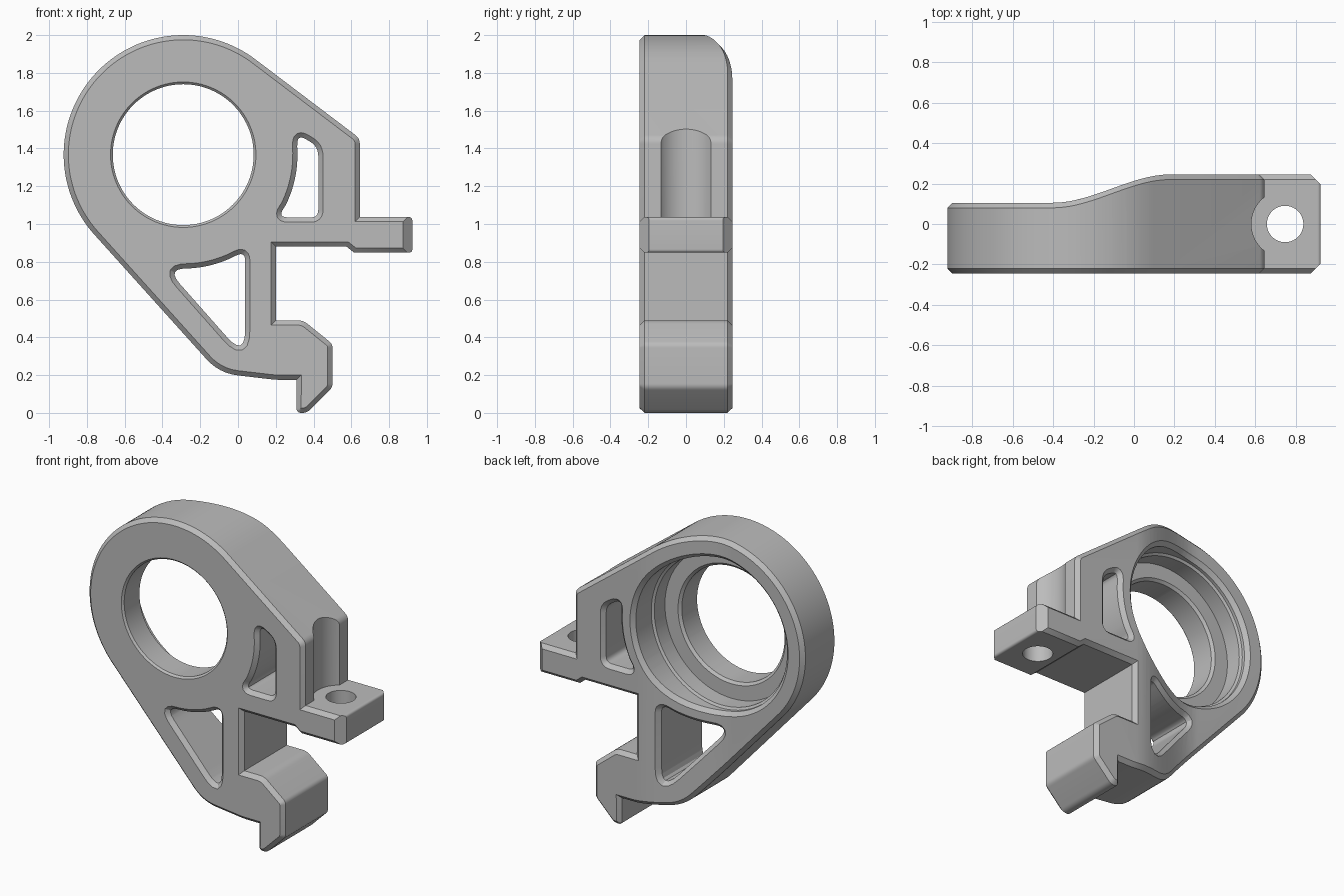
import bpy, bmesh, math
from mathutils import Vector

cube = bpy.data.objects.get("Cube")
if cube:
    bpy.data.objects.remove(cube, do_unlink=True)

HALF = 0.245          # half thickness of the plate
CH = 0.025            # chamfer size
C = Vector((-0.29, 1.367))   # bore centre in x, z

grey = bpy.data.materials.new("plain_grey")
grey.use_nodes = True
colour = (0.5, 0.5, 0.5, 1)
grey.diffuse_color = colour
grey.node_tree.nodes["Principled BSDF"].inputs["Base Color"].default_value = colour


def back_drop(x):
    """How far the back face steps forward at x."""
    t = min(max((x + 0.4) / 0.58, 0), 1)
    return -0.14 * (1 - t * t * (3 - 2 * t))


def arc(radius, start, end, n):
    """Points on a circle about the bore centre."""
    step = math.radians(end - start) / n
    a = math.radians(start)
    return [C + radius * Vector((math.cos(a + i * step), math.sin(a + i * step))) for i in range(n + 1)]


def rounded(corners, n=6):
    """Polygon of (x, z, cut) corners; each corner is rounded by its cut length."""
    pts = []
    for i, (x, z, r) in enumerate(corners):
        p = Vector((x, z))
        if not r:
            pts.append(p)
            continue
        a = Vector(corners[i - 1][:2])
        b = Vector(corners[(i + 1) % len(corners)][:2])
        a = p + (a - p).normalized() * r
        b = p + (b - p).normalized() * r
        for k in range(n + 1):
            t = k / n
            pts.append(a * (1 - t) ** 2 + p * 2 * t * (1 - t) + b * t * t)
    return pts


def grow(pts, d):
    """Mitred offset of a polygon, outward for positive d."""
    area = sum(pts[i - 1].cross(p) for i, p in enumerate(pts))
    s = 1 if area > 0 else -1
    out = []
    for i, p in enumerate(pts):
        u = (p - pts[i - 1]).normalized()
        v = (pts[(i + 1) % len(pts)] - p).normalized()
        n1, n2 = Vector((u.y, -u.x)) * s, Vector((v.y, -v.x)) * s
        out.append(p + (n1 + n2) * d / max(1 + n1.dot(n2), 0.3))
    return out


def make_object(name, bm):
    bmesh.ops.recalc_face_normals(bm, faces=bm.faces)
    me = bpy.data.meshes.new(name)
    bm.to_mesh(me)
    bm.free()
    me.materials.append(grey)
    ob = bpy.data.objects.new(name, me)
    bpy.context.collection.objects.link(ob)
    return ob


def loft(name, outline, rings):
    """Stack of (y, growth) copies of an outline; the rear ones follow the stepped back."""
    bm = bmesh.new()
    loops = [[bm.verts.new((p.x, y, p.y)) for p in grow(outline, g)] for y, g in rings]
    for a, b in zip(loops, loops[1:]):
        for i in range(len(a)):
            bm.faces.new((a[i - 1], a[i], b[i], b[i - 1]))
    bm.faces.new(loops[0])
    bm.faces.new(loops[-1])
    # slice across the step so the back can bend
    for k in range(17):
        bmesh.ops.bisect_plane(bm, geom=bm.verts[:] + bm.edges[:] + bm.faces[:], dist=1e-5,
                               plane_co=(-0.4 + 0.58 * k / 16, 0, 0), plane_no=(1, 0, 0))
    for v in bm.verts:
        if v.co.y > 0.15:
            v.co.y += back_drop(v.co.x)
    return make_object(name, bm)


def pin(name, x, y, z0, z1, radius, sides=64):
    """Upright prism."""
    bm = bmesh.new()
    bmesh.ops.create_cone(bm, cap_ends=True, segments=sides, radius1=radius, radius2=radius, depth=z1 - z0)
    ob = make_object(name, bm)
    ob.location = (x, y, (z0 + z1) / 2)
    return ob


def cut(target, cutter):
    cutter.hide_render = True
    mod = target.modifiers.new("cut", 'BOOLEAN')
    mod.operation, mod.solver, mod.object = 'DIFFERENCE', 'EXACT', cutter
    bpy.context.view_layer.objects.active = target
    bpy.ops.object.modifier_apply(modifier=mod.name)
    bpy.data.objects.remove(cutter, do_unlink=True)


# Bracket body: round head, clamp tab, open slot and hook
head = [(p.x, p.y, 0) for p in arc(0.633, 221, 52.4, 72)]
outline = rounded(head + [
    (0.645, 1.453, 0.03), (0.645, 1.037, 0), (0.923, 1.037, 0.02), (0.923, 0.848, 0.02),
    (0.615, 0.848, 0), (0.575, 0.88, 0), (0.2, 0.88, 0), (0.2, 0.49, 0),
    (0.345, 0.49, 0.03), (0.5, 0.365, 0.02), (0.5, 0.135, 0.02), (0.365, 0, 0.025),
    (0.31, 0, 0.025), (0.31, 0.175, 0), (0.2, 0.175, 0.03), (-0.1, 0.21, 0.1)])
body = loft("bracket_body", outline,
            [(-HALF, -CH), (-HALF + CH, 0), (HALF - CH, 0), (HALF, -CH)])

# Bore: narrow front half, shoulder, wide stepped rear half
bore = [(-0.265, 0.405), (-0.233, 0.373), (-0.075, 0.373), (-0.06, 0.39), (-0.06, 0.485),
        (0.05, 0.485), (0.06, 0.5), (0.22, 0.5), (0.27, 0.55)]
cut(body, loft("bore_cutter", arc(0.4, 0, 356.25, 95), [(y, r - 0.4) for y, r in bore]))

# Lightening pockets, chamfered on both faces
E = 0.02
flare = [(-HALF - E, CH + E), (-HALF + CH, 0), (HALF - CH, 0), (HALF + E, CH + E)]
top_arc = [(p.x, p.y, 0) for p in arc(0.603, 273, 296, 8)]
lower = rounded([(-0.38, 0.765, 0.11)] + top_arc + [(0.038, 0.858, 0.055), (0.038, 0.292, 0.15)])
cut(body, loft("lower_pocket_cutter", lower, flare))

side_arc = [(p.x, p.y, 0) for p in arc(0.605, 334, 364, 10)]
side = rounded([(0.21, 1.035, 0.055)] + side_arc +
               [(0.315, 1.475, 0.05), (0.425, 1.41, 0.05), (0.425, 1.035, 0.04)])
cut(body, loft("side_pocket_cutter", side, flare))

# Bolt hole in the tab and the tool channel above it
cut(body, pin("bolt_hole_cutter", 0.747, 0, 0.7, 1.2, 0.09))
cut(body, pin("tool_channel_cutter", 0.747, 0, 1.037, 1.9, 0.167))

# Clipped tab corners
for s in (-1, 1):
    cut(body, pin("corner_cutter", 0.923, s * HALF, 0.7, 1.2, 0.05, 4))

bpy.ops.object.select_all(action='DESELECT')
body.select_set(True)
bpy.context.view_layer.objects.active = body
bpy.ops.object.shade_smooth_by_angle(angle=math.radians(28))
